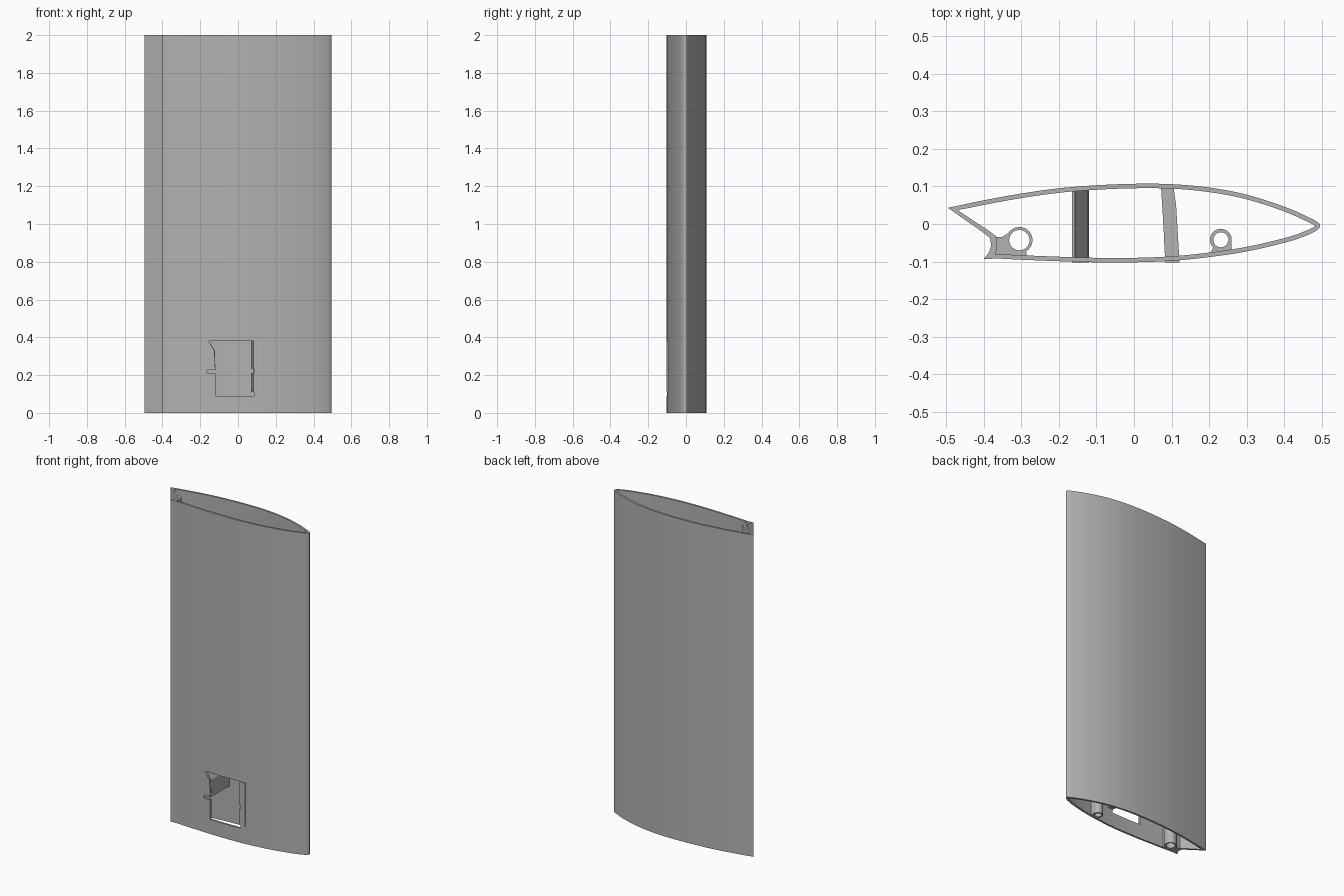
import bpy
import math
from mathutils import Vector

if "Cube" in bpy.data.objects:
    bpy.data.objects.remove(bpy.data.objects["Cube"], do_unlink=True)

grey = bpy.data.materials.new("plain_grey")
grey.use_nodes = True
colour = (0.45, 0.45, 0.45, 1)
grey.diffuse_color = colour
grey.node_tree.nodes["Principled BSDF"].inputs["Base Color"].default_value = colour


def make(name, verts, faces, smooth=False):
    mesh = bpy.data.meshes.new(name)
    mesh.from_pydata(verts, [], faces)
    mesh.materials.append(grey)
    obj = bpy.data.objects.new(name, mesh)
    bpy.context.collection.objects.link(obj)
    bpy.ops.object.select_all(action="DESELECT")
    obj.select_set(True)
    bpy.context.view_layer.objects.active = obj
    bpy.ops.object.mode_set(mode="EDIT")
    bpy.ops.mesh.select_all(action="SELECT")
    bpy.ops.mesh.normals_make_consistent(inside=False)
    bpy.ops.object.mode_set(mode="OBJECT")
    if smooth:
        bpy.ops.object.shade_smooth_by_angle(angle=math.radians(30))
    return obj


def hollow(name, outer, inner, z0, z1):
    """Extrude the band between two matching closed outlines."""
    n = len(outer)
    verts = [(p[0], p[1], z) for z in (z0, z1) for loop in (outer, inner) for p in loop]
    faces = []
    for i in range(n):
        j = (i + 1) % n
        for a, b in ((0, 2), (3, 1), (2, 3), (1, 0)):
            faces.append((a * n + i, a * n + j, b * n + j, b * n + i))
    return make(name, verts, faces, True)


def prism(name, points, a, b, along_y=False):
    """Extrude a closed outline along z, or an x-z outline along y."""
    n = len(points)
    verts = [(p, d, q) if along_y else (p, q, d) for d in (a, b) for p, q in points]
    faces = [tuple(range(n)), tuple(range(n, 2 * n))]
    faces += [(i, (i + 1) % n, (i + 1) % n + n, i + n) for i in range(n)]
    return make(name, verts, faces)


def spline(points, steps):
    """Smooth curve through the points."""
    pts = [Vector(p) for p in points]
    pts = [2 * pts[0] - pts[1]] + pts + [2 * pts[-1] - pts[-2]]
    out = []
    for a, b, c, d in zip(pts, pts[1:], pts[2:], pts[3:]):
        for k in range(steps):
            t = k / steps
            out.append(0.5 * (2 * b + (c - a) * t + (2 * a - 5 * b + 4 * c - d) * t ** 2
                              + (3 * b - a - 3 * c + d) * t ** 3))
    return out + [pts[-2]]


# Wing skin: streamlined outline with a notched trailing edge
outer = spline([(-.495, .043), (-.4, .063), (-.3, .081), (-.2, .095), (-.1, .103),
                (0, .107), (.1, .106), (.2, .097), (.3, .078), (.4, .046), (.46, .02),
                (.487, .006), (.495, -.005), (.485, -.018), (.45, -.034), (.4, -.05),
                (.3, -.073), (.2, -.088), (.1, -.098), (0, -.102), (-.1, -.102),
                (-.2, -.099), (-.3, -.095), (-.36, -.092)], 4)
inner = []
for i, p in enumerate(outer):
    tangent = (outer[min(i + 1, len(outer) - 1)] - outer[max(i - 1, 0)]).normalized()
    inner.append(p + Vector((tangent.y, -tangent.x)) * 0.012)
inner[0] = Vector((-.468, .036))
inner[1] = Vector((-.46, .039))
tail = [((-.4, -.093), (-.369, -.081)), ((-.386, -.076), (-.366, -.07)),
        ((-.38, -.058), (-.364, -.052)), ((-.383, -.037), (-.367, -.032)),
        ((-.405, -.02), (-.392, -.014))]
for p, q in tail:
    outer.append(Vector(p))
    inner.append(Vector(q))
skin = hollow("wing_skin", outer, inner, 0, 2)

# Access window cut through the front skin
window = [(-.12, .09), (.085, .09), (.085, .38), (-.155, .38), (-.125, .33),
          (-.12, .235), (-.165, .235), (-.165, .212), (-.12, .212)]
cutter = prism("window_cutter", window, -.2, 0, True)
cutter.hide_render = True
cut = skin.modifiers.new("window", "BOOLEAN")
cut.operation = "DIFFERENCE"
cut.solver = "EXACT"
cut.object = cutter
bpy.context.view_layer.objects.active = skin
bpy.ops.object.modifier_apply(modifier=cut.name)
bpy.data.objects.remove(cutter, do_unlink=True)

# Mounts inside the window, the first split by a slot
plan = [(.072, .098), (.105, .098), (.112, .05), (.121, -.102), (.083, -.102), (.078, 0)]
for name, z0, z1 in (("lower", .11, .212), ("upper", .235, .38)):
    prism(name + "_left_mount", plan, z0, z1)
prism("left_mount_core", [(x + .006 if x < .1 else x, y) for x, y in plan], .21, .237)
prism("right_mount", [(-.16, .235), (-.12, .235), (-.122, .33), (-.155, .38)],
      -.09, .096, True)
prism("right_mount_rail", [(-.165, .226), (-.12, .226), (-.12, .236), (-.165, .236)],
      -.102, .096, True)


# Round sockets standing on the bottom edge, with webs to the skin
def socket(name, x, y, r_out, r_in, web):
    turns = [(math.cos(math.tau * k / 32), math.sin(math.tau * k / 32)) for k in range(32)]
    loops = [[(x + r * c, y + r * s) for c, s in turns] for r in (r_out, r_in)]
    hollow(name + "_socket", loops[0], loops[1], 0, .25)
    prism(name + "_socket_web", web, 0, .25)


socket("trailing", -.305, -.043, .035, .027,
       [(-.372, -.088), (-.285, -.088), (-.287, -.073), (-.305, -.074), (-.325, -.068),
        (-.336, -.043), (-.325, -.018), (-.35, -.034), (-.373, -.034)])
socket("leading", .231, -.042, .029, .02,
       [(.2, -.082), (.26, -.073), (.259, -.045), (.252, -.06), (.231, -.066),
        (.212, -.06), (.207, -.07)])
